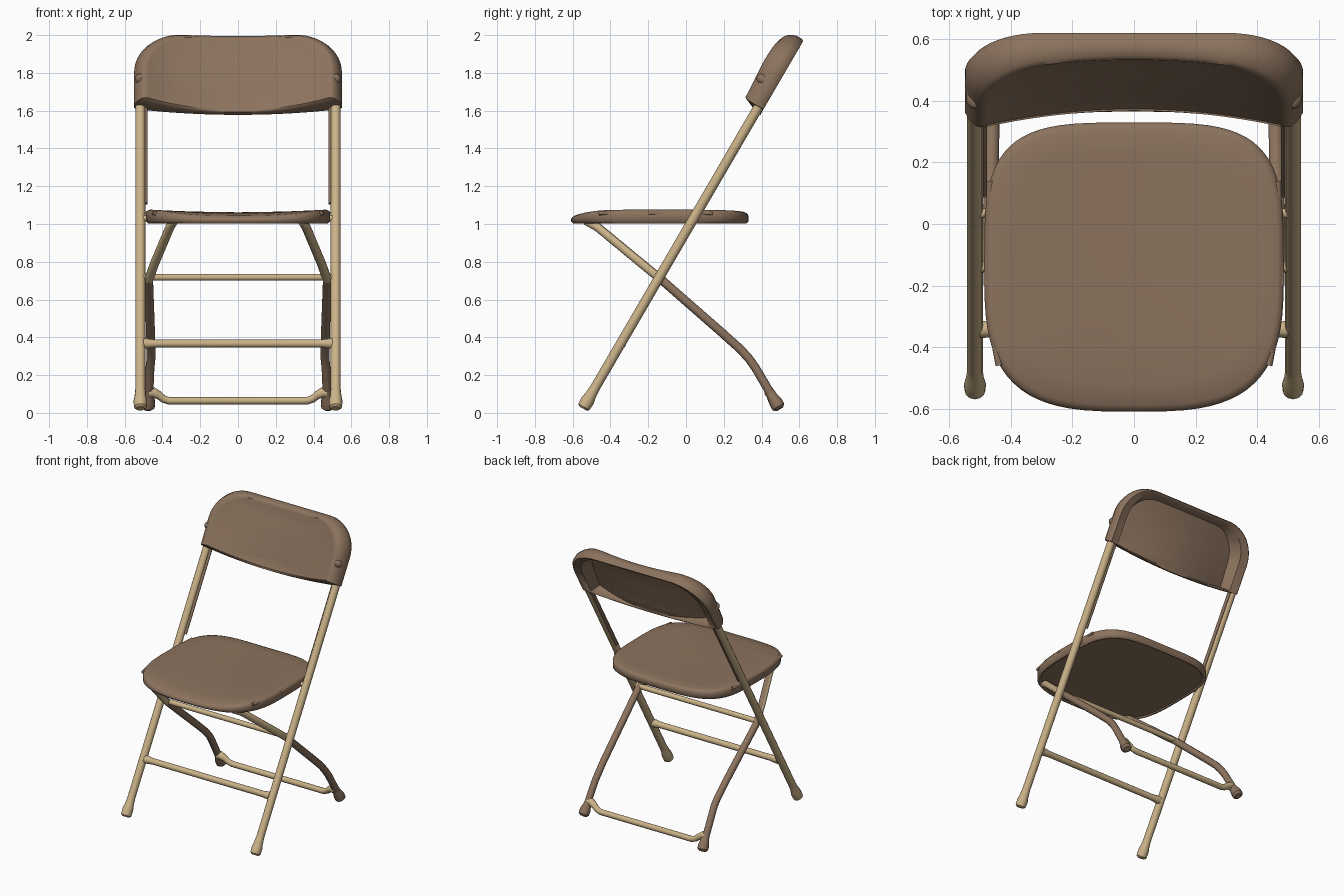
import bpy, bmesh, math
from mathutils import Vector

if "Cube" in bpy.data.objects:
    bpy.data.objects.remove(bpy.data.objects["Cube"])


def material(name, rgb):
    m = bpy.data.materials.new(name)
    m.use_nodes = True
    m.diffuse_color = (*rgb, 1)
    m.node_tree.nodes["Principled BSDF"].inputs["Base Color"].default_value = (*rgb, 1)
    return m


BROWN = material("brown plastic", (0.262, 0.171, 0.112))
TAN = material("tan metal", (0.60, 0.45, 0.25))


def finish(name, mesh, mats, angle=40):
    ob = bpy.data.objects.new(name, mesh)
    bpy.context.collection.objects.link(ob)
    mesh.materials.clear()
    for m in mats:
        mesh.materials.append(m)
    bpy.ops.object.select_all(action='DESELECT')
    ob.select_set(True)
    bpy.context.view_layer.objects.active = ob
    bpy.ops.object.shade_smooth_by_angle(angle=math.radians(angle))
    return ob


def tube(name, pts, radii, mats):
    """Round tube through points, one radius per point (or one for all)."""
    if not isinstance(radii, (list, tuple)):
        radii = [radii] * len(pts)
    cu = bpy.data.curves.new(name, 'CURVE')
    cu.dimensions = '3D'
    cu.bevel_depth = 1
    cu.bevel_resolution = 4
    cu.use_fill_caps = True
    sp = cu.splines.new('POLY')
    sp.points.add(len(pts) - 1)
    for p, co, r in zip(sp.points, pts, radii):
        p.co = (*co, 1)
        p.radius = r
    tmp = bpy.data.objects.new(name + "_path", cu)
    bpy.context.collection.objects.link(tmp)
    dg = bpy.context.evaluated_depsgraph_get()
    mesh = bpy.data.meshes.new_from_object(tmp.evaluated_get(dg))
    bpy.data.objects.remove(tmp)
    return finish(name, mesh, mats)


def shell(name, rings, mat):
    """Closed skin over a stack of equal-length point rings."""
    bm = bmesh.new()
    loops = [[bm.verts.new(p) for p in ring] for ring in rings]
    n = len(loops[0])
    for a, b in zip(loops, loops[1:]):
        for i in range(n):
            j = (i + 1) % n
            bm.faces.new((a[i], a[j], b[j], b[i]))
    bm.faces.new(loops[0])
    bm.faces.new(loops[-1])
    bmesh.ops.recalc_face_normals(bm, faces=bm.faces[:])
    mesh = bpy.data.meshes.new(name)
    bm.to_mesh(mesh)
    bm.free()
    return finish(name, mesh, [mat], 50)


# Seat: bowed rounded square (rounder at the front), dished top, rolled front
def seat_ring(scale, z, follow_top):
    ring = []
    for i in range(72):
        t = math.tau * i / 72
        c, s = math.cos(t), math.sin(t)
        power = 0.63 if s < 0 else 0.53
        x = 0.487 * scale * math.copysign(abs(c) ** power, c)
        y = -0.14 + 0.47 * scale * math.copysign(abs(s) ** power, s)
        top = 1.062 + 0.015 * (x / 0.48) ** 2 - 0.02 * max(0, (-0.4 - y) / 0.2) ** 2
        ring.append((x, y, top + z if follow_top else z))
    return ring


shell("seat", [seat_ring(*r) for r in (
    (0.02, 1.012, False), (0.95, 1.012, False), (0.96, 1.004, False),
    (0.975, 1.003, False), (1, 1.015, False), (1, -0.018, True),
    (0.985, -0.006, True), (0.955, 0, True), (0.8, 0, True),
    (0.5, 0, True), (0.02, 0, True))], BROWN)

# Back frame: slope direction and forward normal of the long posts
UP = Vector((0, 0.503, 0.864))
OUT = Vector((0, -0.864, 0.503))
BASE = Vector((0, 0.39, 1.63))


def on_slope(x, v, w):
    return Vector((x, 0, 0)) + BASE + UP * v + OUT * w


# Backrest: rounded top corners, drooping lower edge, curved in plan,
# its middle swelling forward toward the top
outline = []
for i in range(13):
    t = math.pi / 2 * i / 12
    outline.append((0.31 + 0.24 * math.cos(t), 0.185 + 0.23 * math.sin(t)))
outline += [(0.31 - 0.0775 * i, 0.415) for i in range(1, 8)]
outline += [(-x, v) for x, v in reversed(outline[:13])]
for i in range(25):
    x = -0.55 + 1.1 * i / 24
    outline.append((x, -0.045 + 0.035 * (x / 0.55) ** 2))
CENTRE = 0.05


def back_ring(sx, sv, bend, offset):
    ring = []
    for x, v in outline:
        x, v = x * sx, CENTRE + (v - CENTRE) * sv
        rise = min(max(v, 0) / 0.3, 1)
        front = 0.003 + 0.075 * (x / 0.47) ** 2 * (1 - 0.35 * rise) + 0.047 * rise
        ring.append(on_slope(x, v, bend * front + offset))
    return ring


inner = (0.02, 0.2, 0.4, 0.6)
shell("backrest",
      [back_ring(s, s, 1, -0.027) for s in inner]
      + [back_ring(*r) for r in (
          (0.8, 0.86, 0.95, -0.027), (0.87, 0.94, 0.1, -0.03), (0.975, 0.985, 0, -0.029),
          (1, 1, 0, -0.012), (1, 1, 0.22, 0.002), (0.965, 0.97, 0.6, 0.002),
          (0.925, 0.93, 0.88, 0.002), (0.885, 0.89, 1, 0.002), (0.86, 0.86, 1, -0.003))]
      + [back_ring(s, s, 1, -0.004) for s in reversed(inner)], BROWN)

for s, side in ((1, "left"), (-1, "right")):
    # Long posts running from the front feet into the backrest
    foot = on_slope(s * 0.517, -1.845, 0)
    tube(side + "_post", [foot, on_slope(s * 0.517, 0.2, 0)], 0.026, [TAN])
    tube(side + "_post_foot",
         [on_slope(s * 0.517, v, 0) for v in (-1.86, -1.85, -1.81, -1.78, -1.73)],
         [0.022, 0.034, 0.036, 0.030, 0.026], [TAN])
    tube(side + "_post_inner_strip",
         [on_slope(s * 0.489, -0.6, -0.008), on_slope(s * 0.489, 0, -0.008)], 0.011, [BROWN])

    # Domed rivets on the backrest sleeves
    tube(side + "_rivet", [on_slope(s * 0.517, 0.126, w) for w in (0.03, 0.065, 0.08, 0.087)],
         [0.028, 0.028, 0.02, 0.008], [BROWN])

    # Folding rear legs, tan on the front of the upper half
    leg = tube(side + "_rear_leg", [
        (s * 0.335, -0.53, 1.012), (s * 0.36, -0.47, 0.985), (s * 0.44, -0.24, 0.795),
        (s * 0.473, -0.13, 0.705), (s * 0.463, 0.19, 0.425), (s * 0.461, 0.29, 0.335),
        (s * 0.461, 0.335, 0.285), (s * 0.466, 0.37, 0.235), (s * 0.473, 0.47, 0.065)],
        [0.018] + [0.024] * 8, [BROWN, TAN])
    for f in leg.data.polygons:
        f.material_index = int(f.center.y < -0.1 and f.normal.y < 0.2)
    tube(side + "_rear_foot", [
        (s * 0.467, 0.435, 0.125), (s * 0.471, 0.458, 0.085), (s * 0.474, 0.475, 0.057),
        (s * 0.476, 0.489, 0.032), (s * 0.477, 0.496, 0.020)],
        [0.024, 0.028, 0.036, 0.036, 0.022], [BROWN])

    # Pivot pins and the guide rails on the seat edges
    tube(side + "_seat_pin", [(s * 0.45, 0.035, 1.03), (s * 0.51, 0.035, 1.03)], 0.016, [TAN])
    for part, y0, y1, x0, x1 in (("rear", -0.2, 0.14, 0.478, 0.466),
                                 ("front", -0.46, -0.3, 0.438, 0.468)):
        tube(f"{side}_{part}_seat_rail", [(s * x0, y0, 1.058), (s * x1, y1, 1.058)],
             0.012, [BROWN])

# Cross bars
tube("pivot_bar", [(-0.515, -0.14, 0.718), (0.515, -0.14, 0.718)], 0.018, [TAN])
tube("front_bar", [(x, -0.343, 0.367) for x in (-0.5, -0.485, -0.44, 0.44, 0.485, 0.5)],
     [0.027, 0.027, 0.021, 0.021, 0.027, 0.027], [TAN])
half = [(0.472, 0.442, 0.108), (0.448, 0.442, 0.108), (0.42, 0.447, 0.094),
        (0.395, 0.452, 0.074), (0.365, 0.455, 0.064)]
tube("rear_bar", half + [(-x, y, z) for x, y, z in reversed(half)],
     [0.028, 0.028, 0.022] + [0.02] * 4 + [0.022, 0.028, 0.028], [TAN])
